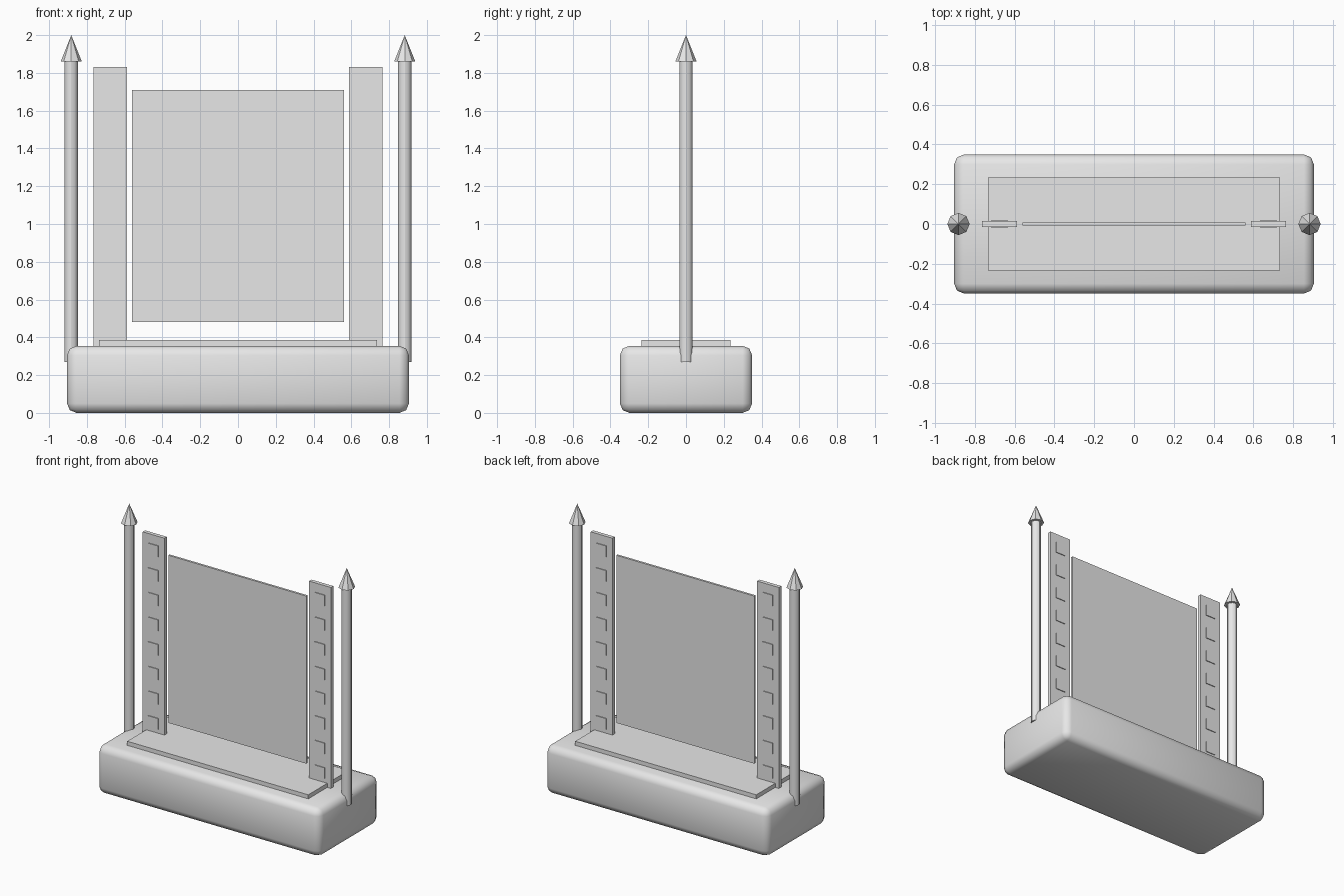
import bpy

if "Cube" in bpy.data.objects:
    bpy.data.objects.remove(bpy.data.objects["Cube"], do_unlink=True)

grey = bpy.data.materials.new("light_grey")
grey.use_nodes = True
colour = (0.8, 0.8, 0.8, 1)
grey.diffuse_color = colour
grey.node_tree.nodes["Principled BSDF"].inputs["Base Color"].default_value = colour


def finish(name):
    ob = bpy.context.object
    ob.name = name
    ob.data.materials.append(grey)
    return ob


def box(name, x, y, z):
    """Box from (low, high) extents on each axis."""
    centre = [(a + b) / 2 for a, b in (x, y, z)]
    bpy.ops.mesh.primitive_cube_add(size=1, location=centre)
    ob = finish(name)
    ob.scale = [b - a for a, b in (x, y, z)]
    bpy.ops.object.transform_apply(location=False, rotation=False, scale=True)
    return ob


# Rounded base, softly shaded
base = box("base", (-0.905, 0.905), (-0.35, 0.35), (0, 0.355))
bevel = base.modifiers.new("rounding", "BEVEL")
bevel.width = 0.05
bevel.segments = 2
bpy.ops.object.shade_smooth()

# Raised plate and hanging screen
box("deck_plate", (-0.735, 0.735), (-0.235, 0.235), (0.33, 0.385))
box("screen", (-0.56, 0.56), (-0.008, 0.008), (0.48, 1.71))

for side, name in ((1, "left"), (-1, "right")):
    # Side strip with a column of raised square tiles through it
    cx = side * 0.676
    box(name + "_strip", (cx - 0.088, cx + 0.088), (-0.014, 0.014), (0.34, 1.83))
    for i in range(8):
        cz = 0.455 + i * 0.181
        box(f"{name}_tile_{i + 1}", (cx - 0.04, cx + 0.04),
            (-0.02, 0.02), (cz - 0.04, cz + 0.04))

    # Round post with a faceted spike on top
    px = side * 0.883
    bpy.ops.mesh.primitive_cylinder_add(vertices=12, radius=0.035, depth=1.59,
                                        location=(px, 0, 1.065))
    finish(name + "_post")
    bpy.ops.object.shade_smooth_by_angle()
    bpy.ops.mesh.primitive_cone_add(vertices=8, radius1=0.056, radius2=0,
                                    depth=0.14, location=(px, 0, 1.93))
    finish(name + "_spike")
